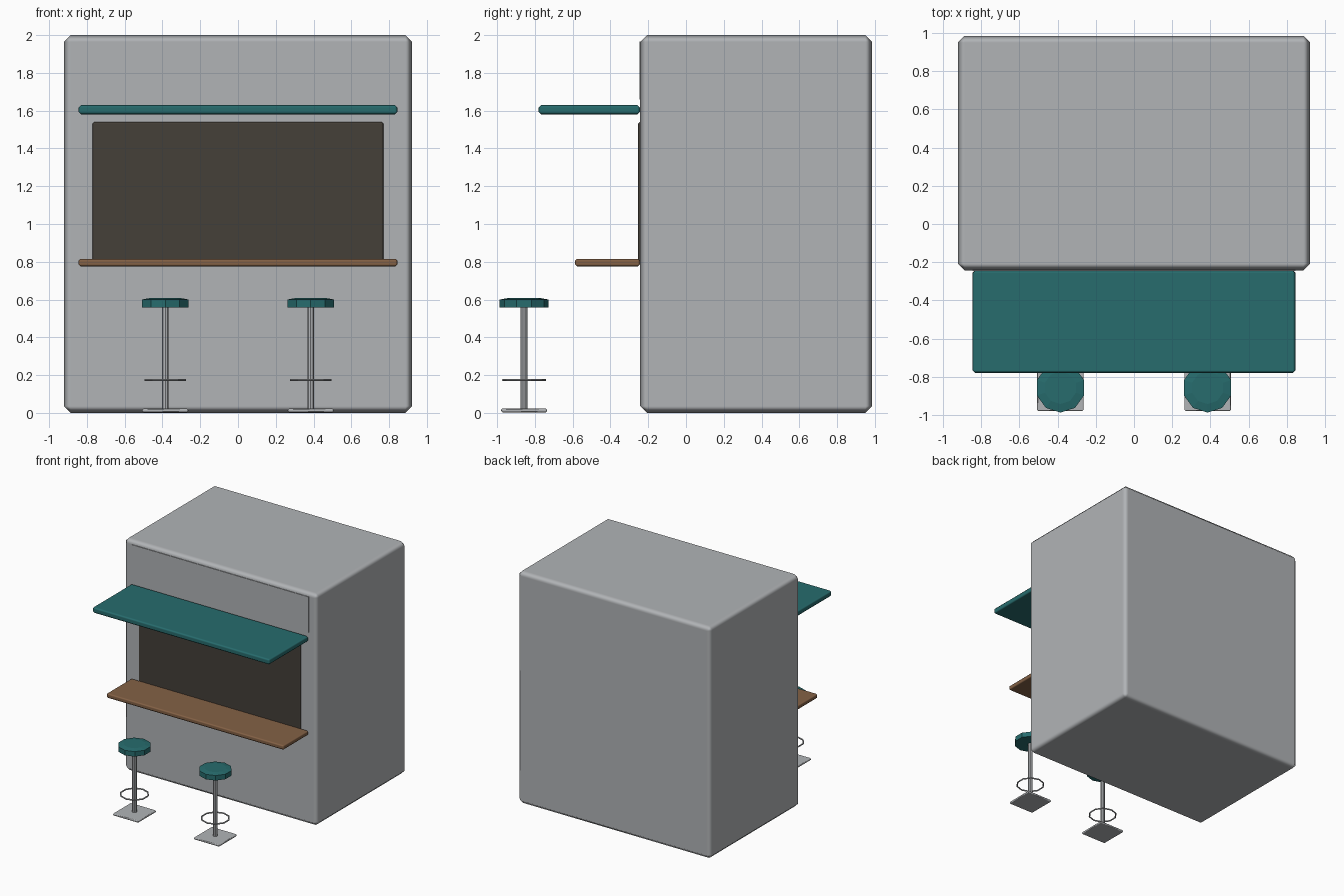
import bpy
from math import pi

cube = bpy.data.objects.get("Cube")
if cube:
    bpy.data.objects.remove(cube, do_unlink=True)


def material(name, rgb):
    mat = bpy.data.materials.new(name)
    mat.use_nodes = True
    color = (*rgb, 1)
    mat.diffuse_color = color
    mat.node_tree.nodes["Principled BSDF"].inputs["Base Color"].default_value = color
    return mat


grey = material("light grey", (0.44, 0.455, 0.47))
teal = material("teal", (0.02, 0.15, 0.155))
brown = material("wood brown", (0.23, 0.12, 0.06))
dark = material("dark window", (0.058, 0.05, 0.04))


def finish(name, mat):
    obj = bpy.context.object
    obj.name = name
    obj.data.materials.append(mat)
    return obj


def box(name, mat, x, y, z, bevel=0.0):
    """Box between the (low, high) pairs, with softly shaded chamfers."""
    spans = (x, y, z)
    bpy.ops.mesh.primitive_cube_add(size=1, location=[(a + b) / 2 for a, b in spans])
    obj = finish(name, mat)
    obj.scale = [b - a for a, b in spans]
    bpy.ops.object.transform_apply(location=False, rotation=False, scale=True)
    if bevel:
        bpy.ops.object.shade_smooth()
        mod = obj.modifiers.new("chamfer", "BEVEL")
        mod.width = bevel
        mod.segments = 1
        mod.harden_normals = True
    return obj


def cone(name, mat, x, y, z, r_low, r_high):
    bpy.ops.mesh.primitive_cone_add(vertices=10, radius1=r_low, radius2=r_high,
                                    depth=z[1] - z[0], location=(x, y, sum(z) / 2))
    return finish(name, mat)


# Kiosk body with its sign panel and serving window
front = -0.243
box("kiosk_body", grey, (-0.922, 0.922), (front, 0.985), (0, 2), 0.036)
box("sign_panel", grey, (-0.845, 0.845), (front - 0.004, front + 0.01), (1.66, 1.965))
box("serving_window", dark, (-0.77, 0.77), (front - 0.012, front + 0.02), (0.8, 1.54), 0.01)

# Awning and counter
box("awning", teal, (-0.845, 0.845), (-0.78, front), (1.58, 1.63), 0.014)
box("counter", brown, (-0.845, 0.845), (-0.588, front), (0.775, 0.816), 0.012)

# Two stools
stool_y = -0.857
for side, x in (("right", -0.385), ("left", 0.385)):
    box(side + "_stool_base", grey, (x - 0.122, x + 0.122),
        (stool_y - 0.122, stool_y + 0.122), (0.003, 0.023), 0.007)
    cone(side + "_stool_pole", grey, x, stool_y, (0.02, 0.56), 0.019, 0.019)
    cone(side + "_stool_seat", teal, x, stool_y, (0.557, 0.6), 0.13, 0.13)
    cone(side + "_stool_seat_top", teal, x, stool_y, (0.6, 0.608), 0.13, 0.085)
    bpy.ops.mesh.primitive_torus_add(major_segments=10, minor_segments=6,
                                     major_radius=0.111, minor_radius=0.006,
                                     location=(x, stool_y, 0.174), rotation=(0, 0, pi / 2))
    finish(side + "_stool_foot_ring", grey)
